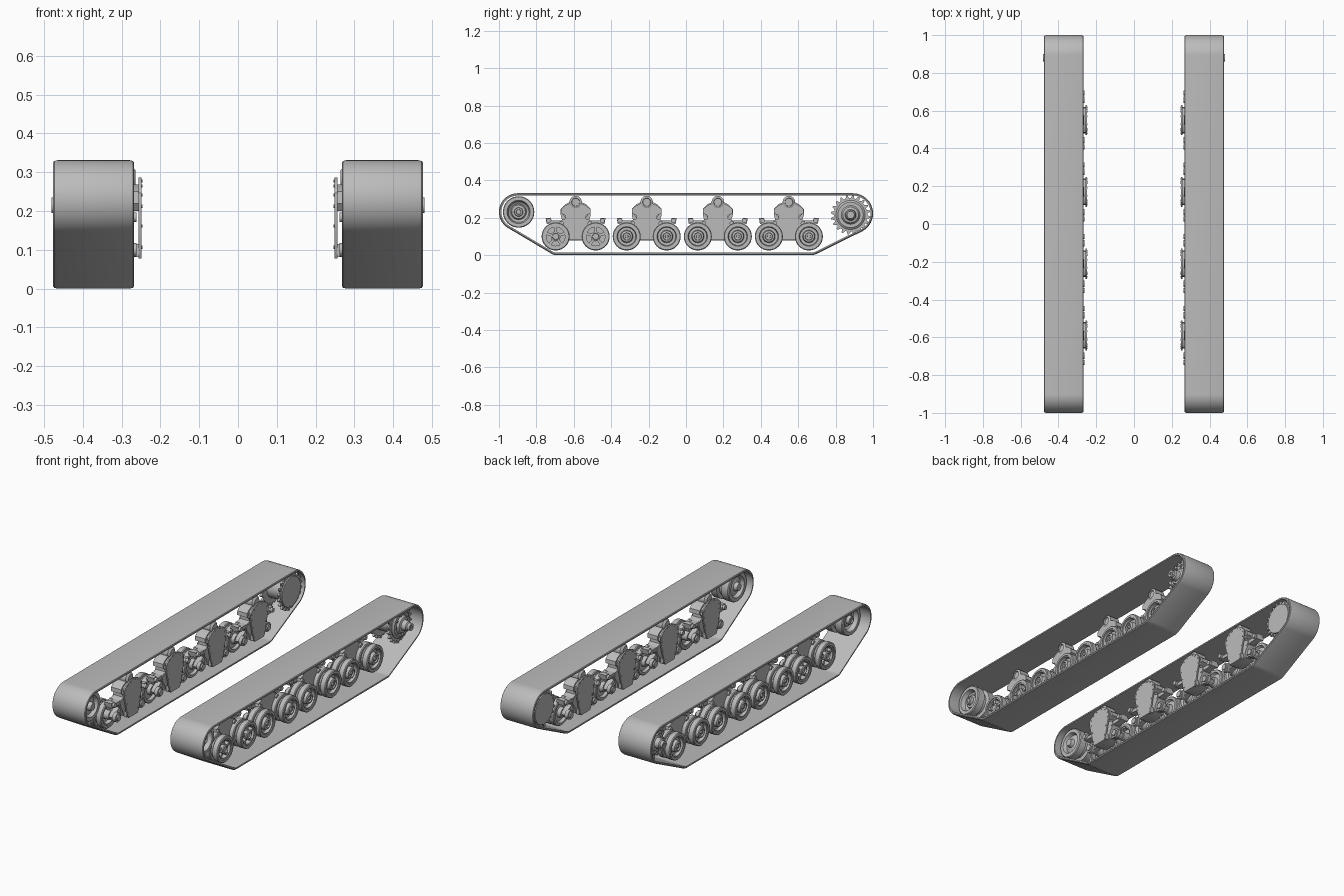
import bpy, bmesh
from math import sin, cos, pi, radians
from mathutils import Vector, Matrix

cube = bpy.data.objects.get("Cube")
if cube:
    bpy.data.objects.remove(cube)

steel = bpy.data.materials.new("plain grey steel")
steel.use_nodes = True
GREY = (0.5, 0.5, 0.5, 1)
steel.diffuse_color = GREY
steel.node_tree.nodes["Principled BSDF"].inputs["Base Color"].default_value = GREY
parts = []


def place(name, bm, spots):
    """Turn a bmesh into one mesh, shared by mirrored objects at each (y, z)."""
    bmesh.ops.remove_doubles(bm, verts=bm.verts, dist=1e-5)
    bmesh.ops.recalc_face_normals(bm, faces=bm.faces)
    mesh = bpy.data.meshes.new(name)
    bm.to_mesh(mesh)
    bm.free()
    mesh.materials.append(steel)
    for y, z in spots:
        ob = bpy.data.objects.new(name, mesh)
        ob.location = (0, y, z)
        bpy.context.collection.objects.link(ob)
        ob.modifiers.new("both sides", 'MIRROR').use_axis[0] = True
        parts.append(ob)


def skin(bm, rings, closed=False):
    """Join equal rings of points with quads."""
    loops = [[bm.verts.new(p) for p in ring] for ring in rings]
    pairs = list(zip(loops, loops[1:])) + ([(loops[-1], loops[0])] if closed else [])
    for a, b in pairs:
        for i in range(len(a)):
            j = (i + 1) % len(a)
            bm.faces.new((a[i], a[j], b[j], b[i]))
    return loops


def lathe(bm, profile, y=0, z=0, segs=32, closed=False):
    """Turn (radius, x) points about an axis along x."""
    skin(bm, [[(x, y + r * cos(2 * pi * i / segs), z + r * sin(2 * pi * i / segs))
               for i in range(segs)] for r, x in profile], closed)


def rod(bm, r, x0, x1, y=0, z=0, segs=20):
    lathe(bm, [(0, x0), (r, x0), (r, x1), (0, x1)], y, z, segs)


def prism(bm, outline, x0, x1):
    """Extrude a (y, z) outline along x."""
    a, b = skin(bm, [[(x, y, z) for y, z in outline] for x in (x0, x1)])
    bm.faces.new(a)
    bm.faces.new(b)


def both(half):
    """Complete a half outline by reflecting it in y."""
    return half + [(-y, z) for y, z in reversed(half)]


# Track belt: a band wrapped round four circles
circles = [(-0.9, 0.231, 0.1), (0.892, 0.223, 0.108), (0.67, 0.06, 0.06), (-0.69, 0.06, 0.06)]


def belt_loop(x, inset, n=144):
    pts = []
    for i in range(n):
        dy, dz = cos(2 * pi * (i + .5) / n), sin(2 * pi * (i + .5) / n)
        y, z, r = max(circles, key=lambda c: c[0] * dy + c[1] * dz + c[2])
        pts.append((x, y + (r - inset) * dy, z + (r - inset) * dz))
    return pts


bm = bmesh.new()
skin(bm, [belt_loop(x, d) for x, d in
          [(.268, .006), (.271, .002), (.279, 0), (.466, 0), (.474, .002), (.477, .006),
           (.477, .013), (.268, .013)]], closed=True)
place("track_belt", bm, [(0, 0)])

# Bogie centres and road wheel positions
bogies = [-0.59, -0.21, 0.17, 0.55]
wheels = [(b + s * 0.107, 0.1) for b in bogies for s in (-1, 1)]

# Tyres: two per axle with a gap between
bm = bmesh.new()
for x in (.325, .375):
    lathe(bm, [(.058, x), (.071, x), (.075, x + .004), (.075, x + .031), (.071, x + .035),
               (.058, x + .035)], closed=True)
place("road_wheel_tyre", bm, wheels)

# Dished discs for the plain wheels
bm = bmesh.new()
lathe(bm, [(0, .315), (.025, .315), (.03, .335), (.052, .34), (.058, .33), (.06, .33),
           (.06, .405), (.052, .405), (.048, .388), (.034, .388), (.03, .408),
           (.02, .412), (.018, .404), (.009, .404), (.008, .412), (0, .412)])
place("road_wheel_disc", bm, wheels[2:])

# Spoked wheels on the front bogie
bm = bmesh.new()
lathe(bm, [(.05, .33), (.06, .33), (.06, .405), (.05, .405)], closed=True)
lathe(bm, [(0, .315), (.025, .315), (.025, .355), (.055, .355), (.055, .365), (.026, .365),
           (.026, .408), (.018, .412), (.016, .404), (0, .404)])
for k in range(5):
    a = 2 * pi * k / 5 + pi / 2
    turn = Matrix.Rotation(a, 4, 'X')
    bmesh.ops.create_cube(bm, size=1, matrix=turn @ Matrix.Translation((.38, .038, 0))
                          @ Matrix.Diagonal((.04, .034, .015, 1)))
place("spoked_wheel_centre", bm, wheels[:2])

# Axles reach inward past the belt edge
bm = bmesh.new()
rod(bm, .017, .262, .33)
rod(bm, .026, .27, .29)
place("wheel_axle", bm, wheels)

# Bogie body
bm = bmesh.new()
prism(bm, both([(.04, .082), (.058, .09), (.064, .125), (.088, .16), (.084, .185), (.055, .195),
                (.054, .212), (.08, .224), (.078, .247), (.058, .264), (.03, .277)]), .272, .335)
place("bogie_body", bm, [(b, 0) for b in bogies])

# Inner shield plate with spacers and rivets
half = [(.04, .078), (.053, .1), (.066, .16), (.08, .215), (.08, .247), (.055, .272), (.025, .286)]
bm = bmesh.new()
prism(bm, both(half), .249, .257)
prism(bm, both([(.05, .082), (.05, .115)]), .256, .274)
prism(bm, both([(.055, .2), (.07, .22), (.065, .25), (.035, .268)]), .256, .274)
for y, z in both(half[1:]):
    rod(bm, .004, .247, .251, y * .86, .18 + (z - .18) * .92, 8)
place("bogie_plate", bm, [(b, 0) for b in bogies])

# Return roller on top of each bogie
bm = bmesh.new()
lathe(bm, [(0, .265), (.022, .265), (.033, .275), (.033, .335), (.022, .34), (.02, .332),
           (0, .332)], segs=24)
place("return_roller", bm, [(b, .284) for b in bogies])

# Swing arms, spring links and bump stops
bm = bmesh.new()
for s in (-1, 1):
    prism(bm, [(s * y, z) for y, z in [(.04, .1), (.107, .078), (.127, .1), (.107, .122),
                                       (.06, .15)]], .285, .315)
    prism(bm, [(s * y, z) for y, z in [(.07, .163), (.12, .165), (.155, .168), (.16, .198),
                                       (.135, .2), (.128, .184), (.075, .186)]], .275, .315)
    rod(bm, .013, .262, .325, s * .143, .184, 14)
    rod(bm, .012, .27, .345, s * .075, .17, 14)
place("bogie_arms", bm, [(b, 0) for b in bogies])

# Front idler wheel
bm = bmesh.new()
lathe(bm, [(0, .29), (.02, .29), (.025, .31), (.052, .32), (.06, .3), (.08, .3), (.084, .305),
           (.084, .345), (.065, .35), (.065, .37), (.084, .375), (.084, .415), (.08, .42),
           (.062, .42), (.055, .395), (.042, .385), (.036, .4), (.024, .402), (.022, .42),
           (.014, .422), (.012, .415), (0, .415)], segs=40)
place("idler_wheel", bm, [(-.895, .231)])

# Rear drive sprocket: two toothed rings on a drum
TEETH = 20
teeth = []
for k in range(TEETH):
    for step, r in ((0, .09), (.3, .09), (.5, .106), (.7, .106)):
        a = 2 * pi * (k + step) / TEETH
        teeth.append((r * cos(a), r * sin(a)))
bm = bmesh.new()
prism(bm, teeth, .285, .297)
prism(bm, teeth, .395, .407)
lathe(bm, [(0, .279), (.084, .279), (.086, .287), (.06, .3), (.06, .39), (.078, .398),
           (.078, .412), (.068, .42), (.05, .42), (.042, .432), (.03, .436), (.026, .46),
           (.02, .465), (.02, .481), (.008, .481), (.008, .475), (0, .475)], segs=40)
for k in range(10):
    a = 2 * pi * k / 10
    rod(bm, .006, .415, .428, .06 * cos(a), .06 * sin(a), 8)
place("drive_sprocket", bm, [(.88, .215)])

# Smooth rounded surfaces, keep hard edges
bpy.ops.object.select_all(action='DESELECT')
for ob in parts:
    ob.select_set(True)
bpy.context.view_layer.objects.active = parts[0]
bpy.ops.object.shade_smooth_by_angle(angle=radians(35))
